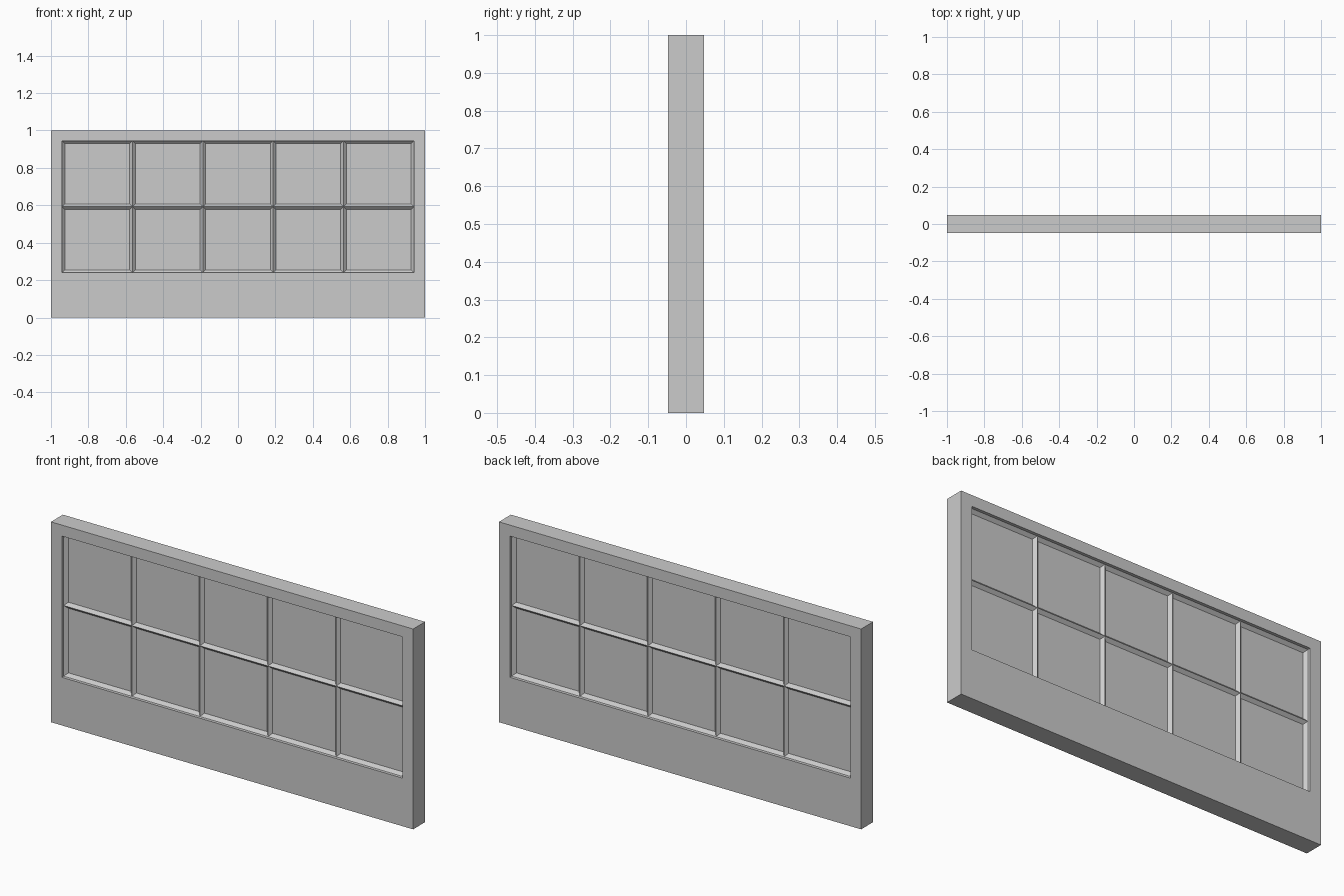
import bpy, bmesh

if "Cube" in bpy.data.objects:
    bpy.data.objects.remove(bpy.data.objects["Cube"])

HX, HY = 1.0, 0.047            # half width, half thickness of the slab
OX, Z0, Z1 = 0.94, 0.24, 0.945  # window opening
PANE, RIDGE, BAR = 0.017, 0.032, 0.015  # pane half depth, bar ridge half depth, bar half width


def finish(bm, name):
    bmesh.ops.recalc_face_normals(bm, faces=bm.faces)
    me = bpy.data.meshes.new(name)
    bm.to_mesh(me)
    bm.free()
    ob = bpy.data.objects.new(name, me)
    bpy.context.collection.objects.link(ob)
    return ob


def prism(name, a, b):
    """Connect two matching end polygons."""
    bm = bmesh.new()
    va, vb = [bm.verts.new(p) for p in a], [bm.verts.new(p) for p in b]
    bm.faces.new(va)
    bm.faces.new(vb)
    n = len(va)
    for i in range(n):
        j = (i + 1) % n
        bm.faces.new((va[i], va[j], vb[j], vb[i]))
    return finish(bm, name)


def rect(x, z0, z1, y):
    return [(-x, y, z0), (x, y, z0), (x, y, z1), (-x, y, z1)]


# Outer frame: slab with a rectangular opening
bm = bmesh.new()
rings = [[bm.verts.new(p) for p in r] for r in (
    rect(HX, 0, 1, -HY), rect(OX, Z0, Z1, -HY),
    rect(OX, Z0, Z1, HY), rect(HX, 0, 1, HY))]
for k in range(4):
    r, s = rings[k], rings[(k + 1) % 4]
    for i in range(4):
        j = (i + 1) % 4
        bm.faces.new((r[i], r[j], s[j], s[i]))
finish(bm, "outer_frame")

# Recessed window panes
prism("window_panes", rect(OX, Z0, Z1, -PANE), rect(OX, Z0, Z1, PANE))

# Ridged glazing bars; the outermost ones form the sloped pane borders
profile = [(-BAR, -PANE), (0, -RIDGE), (BAR, -PANE), (BAR, PANE), (0, RIDGE), (-BAR, PANE)]
for i in range(6):
    x = -OX + i * 2 * OX / 5
    prism(f"upright_bar_{i + 1}", [(x + u, y, Z0) for u, y in profile],
          [(x + u, y, Z1) for u, y in profile])
for i in range(3):
    z = Z0 + i * (Z1 - Z0) / 2
    prism(f"cross_bar_{i + 1}", [(-OX, y, z + u) for u, y in profile],
          [(OX, y, z + u) for u, y in profile])
